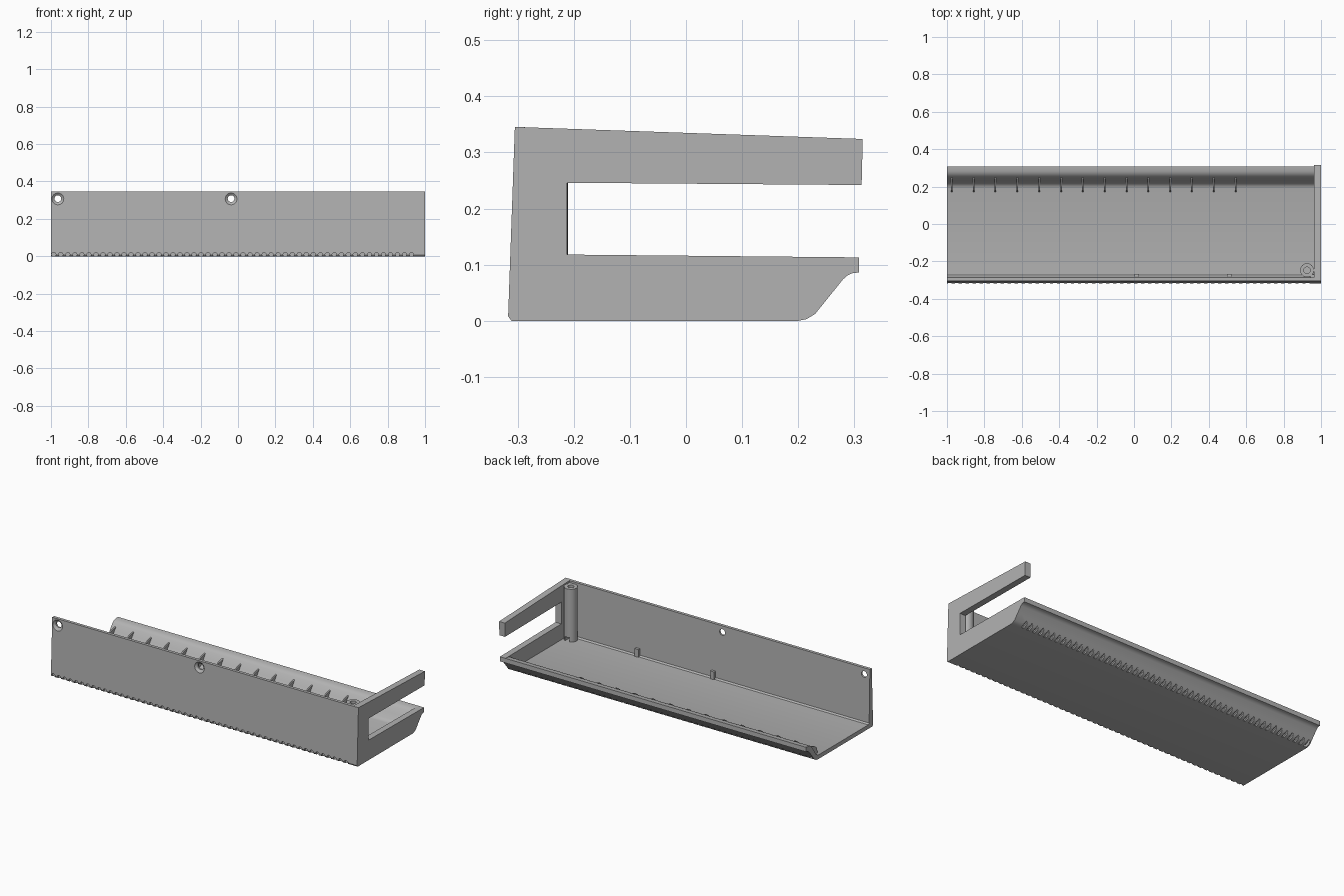
import bpy, bmesh, math
from mathutils import Matrix, Vector

if "Cube" in bpy.data.objects:
    bpy.data.objects.remove(bpy.data.objects["Cube"])

grey = bpy.data.materials.new("plain grey")
grey.diffuse_color = (0.45, 0.45, 0.45, 1)
grey.use_nodes = True
grey.node_tree.nodes["Principled BSDF"].inputs["Base Color"].default_value = grey.diffuse_color


def finish(name, bm):
    bmesh.ops.recalc_face_normals(bm, faces=bm.faces)
    me = bpy.data.meshes.new(name)
    bm.to_mesh(me)
    bm.free()
    ob = bpy.data.objects.new(name, me)
    bpy.context.collection.objects.link(ob)
    me.materials.append(grey)
    return ob


def add_prism(bm, profile, x0, x1):
    """Extrude a (y, z) outline from x0 to x1."""
    face = bm.faces.new([bm.verts.new((x0, y, z)) for y, z in profile])
    ext = bmesh.ops.extrude_face_region(bm, geom=[face])
    verts = [v for v in ext["geom"] if isinstance(v, bmesh.types.BMVert)]
    bmesh.ops.translate(bm, verts=verts, vec=(x1 - x0, 0, 0))


def prism(name, profile, x0, x1):
    bm = bmesh.new()
    add_prism(bm, profile, x0, x1)
    return finish(name, bm)


def add_rod(bm, a, b, r1, r2, n):
    a, b = Vector(a), Vector(b)
    rot = (b - a).to_track_quat('Z', 'Y').to_matrix().to_4x4()
    bmesh.ops.create_cone(bm, cap_ends=True, segments=n, radius1=r1, radius2=r2,
                          depth=(b - a).length,
                          matrix=Matrix.Translation((a + b) / 2) @ rot)


def cut(ob, bm, name):
    cutter = finish(name, bm)
    mod = ob.modifiers.new("cut", 'BOOLEAN')
    mod.operation, mod.solver, mod.object = 'DIFFERENCE', 'EXACT', cutter
    cutter.hide_render = True
    cutter.hide_set(True)


def smooth(ob):
    bpy.ops.object.select_all(action='DESELECT')
    ob.select_set(True)
    bpy.context.view_layer.objects.active = ob
    bpy.ops.object.shade_smooth_by_angle(angle=math.radians(30))


# Outer underside of the curved rear lip, shared by tray and end plate
lip = [(0.2, 0), (0.215, 0.003), (0.23, 0.012), (0.255, 0.043), (0.28, 0.074),
       (0.288, 0.081), (0.297, 0.085), (0.308, 0.086)]

# Tray: front wall, floor and rear lip in one section
tray = prism("tray", [(-0.317, 0.008), (-0.311, 0)] + lip + [
    (0.308, 0.113), (0.283, 0.111), (0.268, 0.106), (0.256, 0.096),
    (0.235, 0.066), (0.215, 0.037), (0.205, 0.028), (0.19, 0.024),
    (-0.272, 0.024), (-0.28, 0.032), (-0.287, 0.345), (-0.305, 0.345)],
    -1, 0.97)
smooth(tray)

# Screw holes with countersinks in the front wall
bm = bmesh.new()
for x in (-0.963, -0.037):
    add_rod(bm, (x, -0.35, 0.308), (x, -0.25, 0.308), 0.018, 0.018, 24)
cut(tray, bm, "hole_cutter")
bm = bmesh.new()
for x in (-0.963, -0.037):
    add_rod(bm, (x, -0.312, 0.308), (x, -0.296, 0.308), 0.039, 0.018, 24)
cut(tray, bm, "countersink_cutter")

# Scalloped notches along the front bottom edge and the foot of the lip
bm = bmesh.new()
for i in range(52):
    x = -0.985 + i * 0.0375
    add_rod(bm, (x, -0.33, 0.008), (x, -0.305, 0.008), 0.012, 0.012, 10)
    add_rod(bm, (x, 0.205, 0.001), (x, 0.25, 0.02), 0.009, 0.009, 8)
cut(tray, bm, "notch_cutter")

# C-shaped end plate
end_plate = prism("end_plate", [(-0.317, 0.008), (-0.311, 0)] + lip + [
    (0.308, 0.113), (-0.212, 0.118), (-0.212, 0.246),
    (0.313, 0.242), (0.315, 0.324), (-0.305, 0.3455)], 0.963, 1)
smooth(end_plate)

# Gusset ribs inside the rear lip
bm = bmesh.new()
for i in range(14):
    x = -0.975 + i * 0.117
    if i >= 9:
        x -= 0.002
    add_prism(bm, [(0.17, 0.022), (0.18, 0.058), (0.2, 0.073), (0.25, 0.085),
                   (0.215, 0.022)], x - 0.004, x + 0.004)
finish("lip_ribs", bm)

# Small locating pegs at the foot of the front wall
bm = bmesh.new()
for x in (0.015, 0.51):
    add_prism(bm, [(-0.284, 0.02), (-0.266, 0.02), (-0.266, 0.07),
                   (-0.284, 0.07)], x - 0.012, x + 0.012)
finish("wall_pegs", bm)

# Screw post in the corner, with a bore and a slotted foot
bm = bmesh.new()
add_rod(bm, (0.925, -0.247, 0.022), (0.925, -0.247, 0.336), 0.037, 0.037, 24)
post = finish("screw_post", bm)
smooth(post)
bm = bmesh.new()
add_rod(bm, (0.925, -0.247, 0.06), (0.925, -0.247, 0.4), 0.017, 0.017, 24)
cut(post, bm, "bore_cutter")
bm = bmesh.new()
add_prism(bm, [(-0.3, 0.01), (-0.2, 0.01), (-0.2, 0.05), (-0.3, 0.05)],
          0.91, 0.94)
cut(post, bm, "foot_slot_cutter")

# Web joining the post to the front wall
prism("post_web", [(-0.29, 0.05), (-0.247, 0.05), (-0.247, 0.1),
                   (-0.27, 0.334), (-0.29, 0.334)], 0.945, 0.966)
